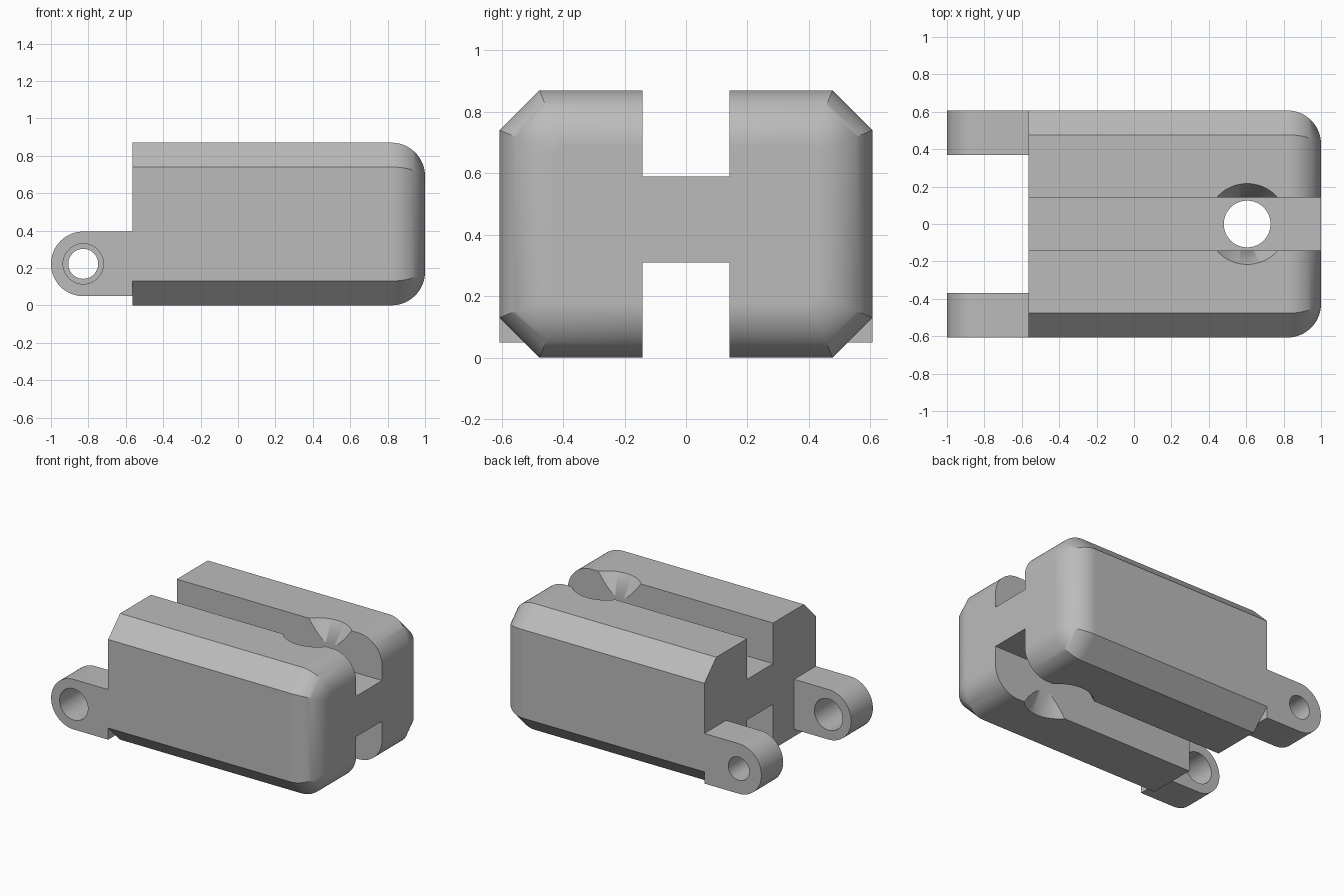
import bpy, bmesh, math

if "Cube" in bpy.data.objects:
    bpy.data.objects.remove(bpy.data.objects["Cube"])

grey = bpy.data.materials.new("plain grey")
grey.use_nodes = True
grey.diffuse_color = (0.5, 0.5, 0.5, 1)
grey.node_tree.nodes["Principled BSDF"].inputs["Base Color"].default_value = (0.5, 0.5, 0.5, 1)


def make_loft(name, rings):
    """Skin a list of matching closed point loops and cap both ends."""
    bm = bmesh.new()
    loops = [[bm.verts.new(p) for p in ring] for ring in rings]
    n = len(loops[0])
    for a, b in zip(loops, loops[1:]):
        for i in range(n):
            j = (i + 1) % n
            bm.faces.new((a[i], a[j], b[j], b[i]))
    bm.faces.new(loops[0])
    bm.faces.new(loops[-1])
    bmesh.ops.recalc_face_normals(bm, faces=bm.faces)
    mesh = bpy.data.meshes.new(name)
    bm.to_mesh(mesh)
    bm.free()
    mesh.materials.append(grey)
    obj = bpy.data.objects.new(name, mesh)
    bpy.context.collection.objects.link(obj)
    return obj


def make_box(name, x, y, z):
    corners = [(y[0], z[0]), (y[1], z[0]), (y[1], z[1]), (y[0], z[1])]
    return make_loft(name, [[(px, py, pz) for py, pz in corners] for px in x])


def circle(r, n=64):
    return [(r * math.cos(2 * math.pi * i / n), r * math.sin(2 * math.pi * i / n)) for i in range(n)]


def activate(obj):
    bpy.ops.object.select_all(action="DESELECT")
    obj.select_set(True)
    bpy.context.view_layer.objects.active = obj


def cut(obj, cutter):
    activate(obj)
    mod = obj.modifiers.new("cut", "BOOLEAN")
    mod.operation, mod.solver, mod.object = "DIFFERENCE", "EXACT", cutter
    bpy.ops.object.modifier_apply(modifier=mod.name)
    bpy.data.objects.remove(cutter)


def finish(obj):
    activate(obj)
    bpy.ops.object.shade_smooth_by_angle(angle=math.radians(30))
    mod = obj.modifiers.new("even shading", "WEIGHTED_NORMAL")
    mod.keep_sharp = True


# Body: chamfered block whose end is rounded all the way round
BACK, END, HALF_W, H, CH, R = -0.565, 1.0, 0.607, 0.87, 0.13, 0.18


def octagon(x, inset):
    w, h = HALF_W - inset, H / 2 - inset
    c = CH - inset * (2 - math.sqrt(2))
    quarter = [(w, h - c), (w - c, h)]
    top = quarter + [(-y, z) for y, z in reversed(quarter)]
    return [(x, y, z + H / 2) for y, z in top + [(-y, -z) for y, z in top]]


rings = [octagon(BACK, 0)]
for i in range(17):
    a = math.pi / 2 * i / 16
    rings.append(octagon(END - R + R * math.sin(a), R * (1 - math.cos(a))))
body = make_loft("body", rings)

# Long slots above and below the web
for z in ((0.59, 1.2), (-0.3, 0.31)):
    cut(body, make_box("slot_cutter", (-0.8, 1.2), (-0.141, 0.141), z))

# Vertical hole, countersunk from both sides
hole = [(-0.05, 0.243), (0.17, 0.125), (H - 0.17, 0.125), (H + 0.05, 0.243)]
cut(body, make_loft("hole_cutter", [[(0.605 + x, y, z) for x, y in circle(r)] for z, r in hole]))
finish(body)

# Lugs: round-ended plates, each with a cross hole of its own size
LUG_X, LUG_Z, LUG_R = -0.8275, 0.222, 0.1725
outline = [(BACK, LUG_Z - LUG_R), (BACK, LUG_Z + LUG_R)]
for i in range(33):
    a = math.pi / 2 + math.pi * i / 32
    outline.append((LUG_X + LUG_R * math.cos(a), LUG_Z + LUG_R * math.sin(a)))
for name, side, r in (("right_lug", -1, 0.108), ("left_lug", 1, 0.08)):
    lug = make_loft(name, [[(x, side * y, z) for x, z in outline] for y in (0.37, HALF_W)])
    cut(lug, make_loft("pin_cutter", [[(LUG_X + x, side * y, LUG_Z + z) for x, z in circle(r, 48)]
                                      for y in (0.3, 0.7)]))
    finish(lug)
